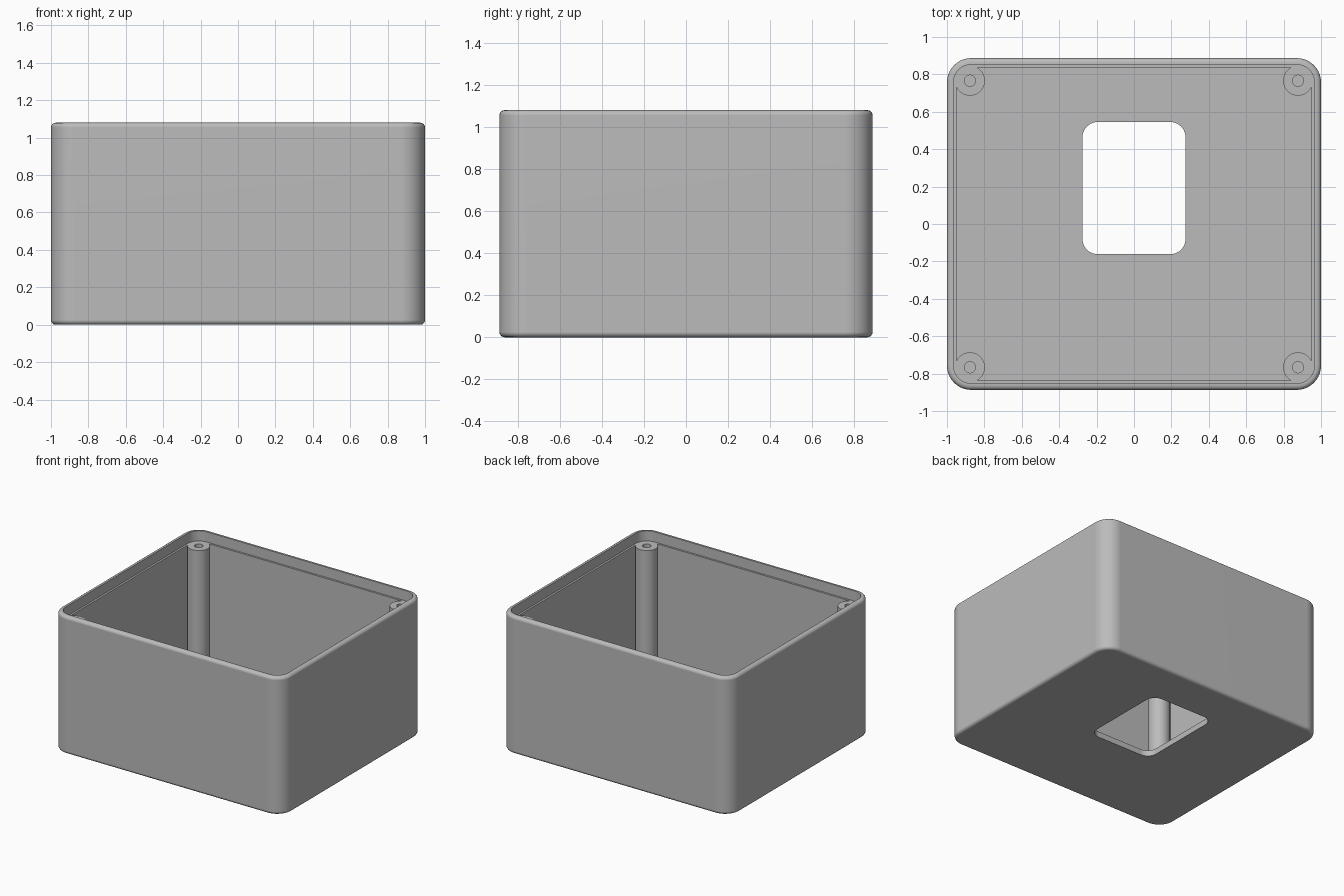
import bpy, bmesh
from math import sin, cos, pi, radians

cube = bpy.data.objects.get("Cube")
if cube:
    bpy.data.objects.remove(cube, do_unlink=True)

grey = bpy.data.materials.new("Plain grey")
grey.use_nodes = True
colour = (0.5, 0.5, 0.5, 1)
grey.diffuse_color = colour
grey.node_tree.nodes["Principled BSDF"].inputs["Base Color"].default_value = colour


def rounded_ring(hx, hy, r, z, cy=0, steps=10):
    """Points around a rounded rectangle, counter-clockwise."""
    pts = []
    for i, (sx, sy) in enumerate([(1, 1), (-1, 1), (-1, -1), (1, -1)]):
        for k in range(steps + 1):
            a = (i + k / steps) * pi / 2
            pts.append((sx * (hx - r) + r * cos(a), cy + sy * (hy - r) + r * sin(a), z))
    return pts


def circle_ring(r, z, cx, cy, n=40):
    return [(cx + r * cos(2 * pi * k / n), cy + r * sin(2 * pi * k / n), z) for k in range(n)]


def loft(name, rings, closed):
    """Skin the rings; join last to first when closed, else cap both ends."""
    bm = bmesh.new()
    loops = [[bm.verts.new(p) for p in ring] for ring in rings]
    pairs = list(zip(loops, loops[1:]))
    if closed:
        pairs.append((loops[-1], loops[0]))
    else:
        bm.faces.new(loops[0])
        bm.faces.new(loops[-1])
    for a, b in pairs:
        n = len(a)
        for i in range(n):
            j = (i + 1) % n
            bm.faces.new((a[i], a[j], b[j], b[i]))
    bmesh.ops.recalc_face_normals(bm, faces=bm.faces)
    mesh = bpy.data.meshes.new(name)
    bm.to_mesh(mesh)
    bm.free()
    mesh.materials.append(grey)
    obj = bpy.data.objects.new(name, mesh)
    bpy.context.collection.objects.link(obj)
    bpy.ops.object.select_all(action='DESELECT')
    obj.select_set(True)
    bpy.context.view_layer.objects.active = obj
    bpy.ops.object.shade_smooth_by_angle(angle=radians(30))
    weighted = obj.modifiers.new("Flat sides", 'WEIGHTED_NORMAL')
    weighted.keep_sharp = True
    return obj


HX, HY, R, H = 1.0, 0.887, 0.13, 1.08
FILLET, FLOOR, LEDGE = 0.025, 0.045, 1.0


def inset(d, z):
    return rounded_ring(HX - d, HY - d, R - d, z)


def opening(z):
    return rounded_ring(0.275, 0.353, 0.08, z, cy=0.192)


# Open box: underside, filleted outside, rim, lid ledge, inside wall and floor
angles = [k * pi / 8 for k in range(5)]
rings = [opening(0)]
rings += [inset(FILLET * (1 - sin(a)), FILLET * (1 - cos(a))) for a in angles]
rings += [inset(FILLET * (1 - cos(a)), H - FILLET * (1 - sin(a))) for a in angles]
rings += [inset(0.035, H), inset(0.035, LEDGE), inset(0.05, LEDGE),
          inset(0.05, FLOOR), opening(FLOOR)]
loft("box_shell", rings, closed=True)

# Corner screw posts with blind holes
for side, sx in (("left", 1), ("right", -1)):
    for end, sy in (("front", -1), ("back", 1)):
        x, y, top = sx * 0.877, sy * 0.766, LEDGE + 0.001
        loft(f"screw_post_{end}_{side}",
             [circle_ring(r, z, x, y) for r, z in
              ((0.08, FLOOR - 0.01), (0.08, top), (0.03, top), (0.03, top - 0.35))],
             closed=False)
